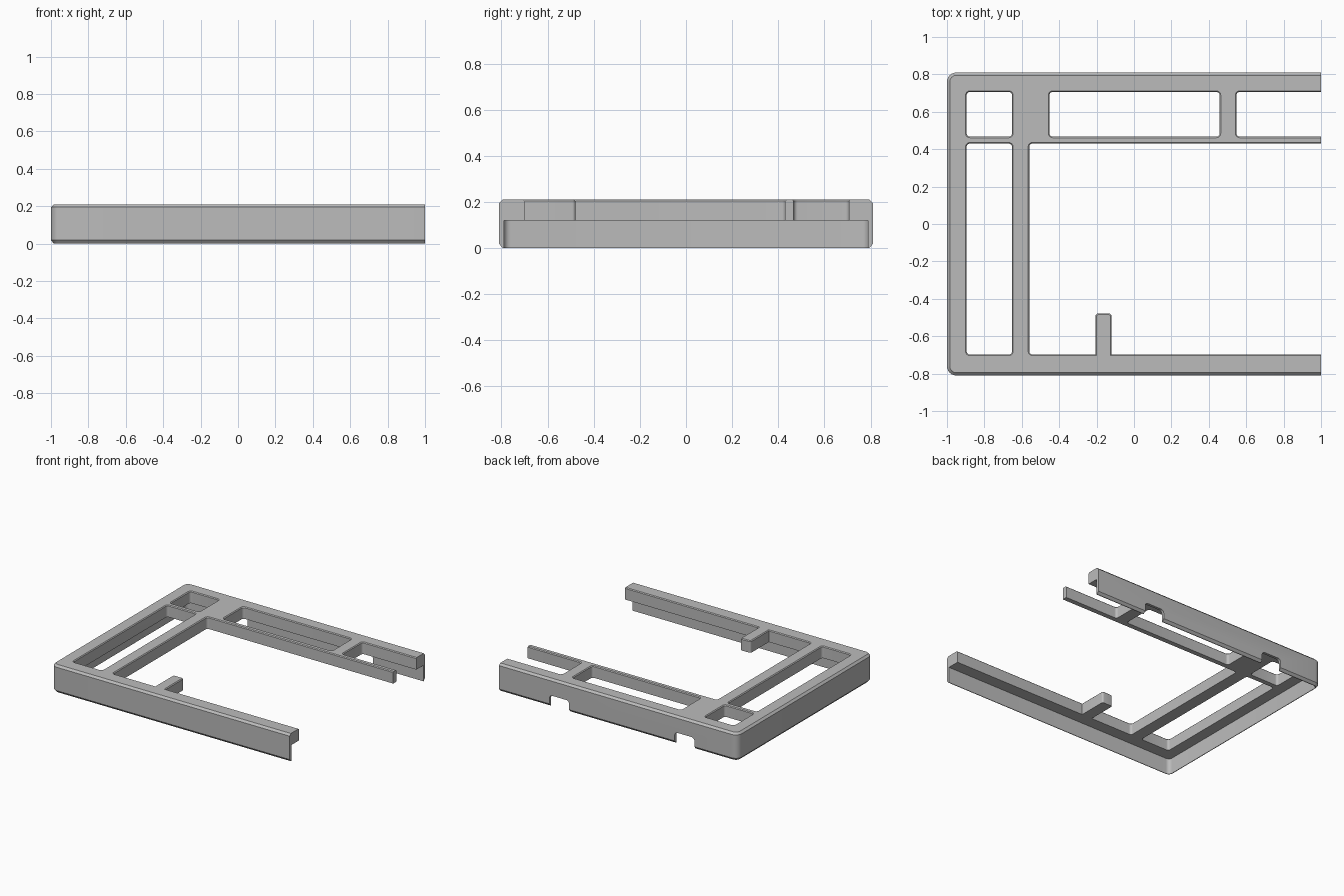
import bpy
import bmesh
from math import pi, cos, sin
from mathutils import Matrix

if "Cube" in bpy.data.objects:
    bpy.data.objects.remove(bpy.data.objects["Cube"])

grey = bpy.data.materials.new("plain_grey")
grey.use_nodes = True
colour = (0.5, 0.5, 0.5, 1)
grey.diffuse_color = colour
grey.node_tree.nodes["Principled BSDF"].inputs["Base Color"].default_value = colour

TOP, LEDGE, FAR = 0.21, 0.12, 1.4


def prism(name, x0, x1, y0, y1, radius, layers, steps=6):
    """Rounded rectangle lofted through (height, outward offset) layers."""
    bm = bmesh.new()
    rings = []
    for z, grow in layers:
        ring = []
        for i, (cx, cy) in enumerate([(x1 - radius, y1 - radius), (x0 + radius, y1 - radius),
                                      (x0 + radius, y0 + radius), (x1 - radius, y0 + radius)]):
            for k in range(steps + 1):
                a = pi / 2 * (i + k / steps)
                r = radius + grow
                ring.append(bm.verts.new((cx + r * cos(a), cy + r * sin(a), z)))
        rings.append(ring)
    for low, high in zip(rings, rings[1:]):
        for i in range(len(low)):
            j = (i + 1) % len(low)
            bm.faces.new((low[i], low[j], high[j], high[i]))
    bm.faces.new(rings[0][::-1])
    bm.faces.new(rings[-1])
    mesh = bpy.data.meshes.new(name)
    bm.to_mesh(mesh)
    bm.free()
    mesh.materials.append(grey)
    obj = bpy.data.objects.new(name, mesh)
    bpy.context.collection.objects.link(obj)
    return obj


def combine(target, tool, operation="DIFFERENCE"):
    tool.hide_render = True
    mod = target.modifiers.new(tool.name, "BOOLEAN")
    mod.operation, mod.solver, mod.object = operation, "EXACT", tool
    bpy.context.view_layer.objects.active = target
    bpy.ops.object.modifier_apply(modifier=mod.name)
    bpy.data.objects.remove(tool)


# Shell with chamfered rim, hollowed from below
frame = prism("open_frame", -1, FAR, -0.81, 0.81, 0.05,
              [(0, -0.015), (0.018, 0), (TOP - 0.015, 0), (TOP, -0.015)])
combine(frame, prism("cavity", -0.98, FAR + 0.2, -0.79, 0.79, 0.03,
                     [(-0.1, 0), (LEDGE, 0)]))

# Openings through the top plate, each with a slightly flared lip
lip = 0.006
for x0, x1, y0, y1 in [(-0.895, -0.652, 0.467, 0.706),
                       (-0.452, 0.458, 0.467, 0.706),
                       (0.548, FAR + 0.1, 0.467, 0.706),
                       (-0.895, -0.652, -0.698, 0.43),
                       (-0.56, FAR + 0.1, -0.698, 0.43)]:
    combine(frame, prism("opening", x0, x1, y0, y1, 0.018,
                         [(0.05, 0), (TOP - lip, 0), (TOP, lip), (TOP + 0.05, lip)]))

# Short tab on the front rail
combine(frame, prism("tab", -0.206, -0.12, -0.76, -0.479, 0.014,
                     [(LEDGE, 0), (TOP - lip, 0), (TOP, -lip)]), "UNION")

# Cable notches in the bottom of the back wall
for x in (0.495, -0.555):
    notch = prism("notch", x - 0.083, x + 0.083, -0.2, 0.085, 0.025,
                  [(-0.9, 0), (-0.7, 0)])
    notch.data.transform(Matrix.Rotation(pi / 2, 4, "X"))
    combine(frame, notch)

# Flat open end
combine(frame, prism("end_cut", 1, 2, -1, 1, 0.01, [(-0.5, 0), (0.5, 0)]))

bpy.ops.object.select_all(action="DESELECT")
frame.select_set(True)
bpy.context.view_layer.objects.active = frame
bpy.ops.object.shade_smooth_by_angle(angle=pi / 6)
